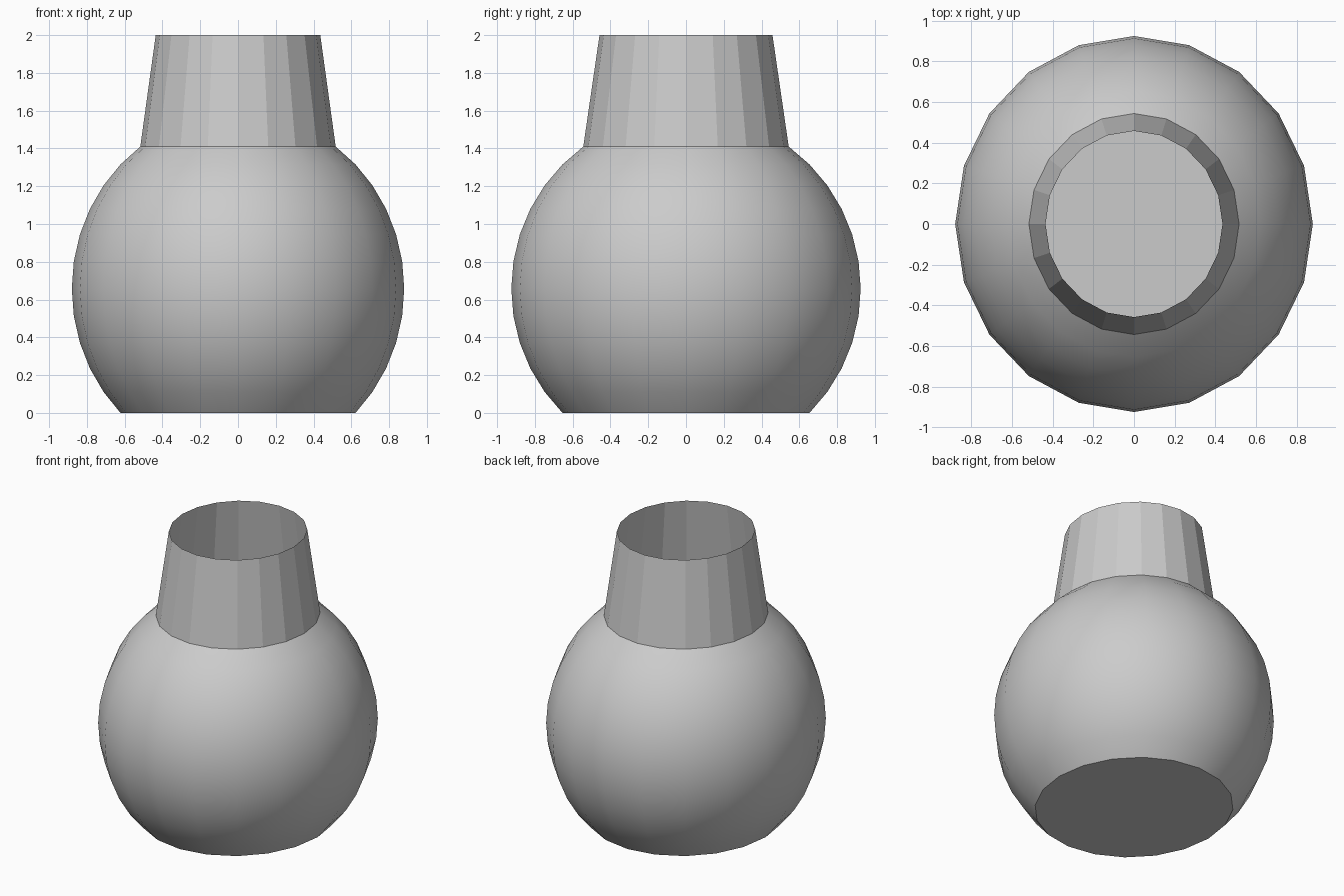
import bpy, bmesh
from math import sin, cos, pi, radians

cube = bpy.data.objects.get("Cube")
if cube:
    bpy.data.objects.remove(cube)

SIDES = 20
RX, RY, RZ = 0.88, 0.925, 0.93
CENTRE_Z = RZ * sin(radians(45))

grey = bpy.data.materials.new("plain_grey")
grey.use_nodes = True
grey.diffuse_color = (0.6, 0.6, 0.6, 1)
grey.node_tree.nodes["Principled BSDF"].inputs["Base Color"].default_value = (0.6, 0.6, 0.6, 1)

bm = bmesh.new()


def ring(scale, z):
    """Horizontal oval loop of vertices."""
    return [bm.verts.new((RX * scale * cos(2 * pi * i / SIDES),
                          RY * scale * sin(2 * pi * i / SIDES), z))
            for i in range(SIDES)]


def bridge(lower, upper, smooth):
    for i in range(SIDES):
        j = (i + 1) % SIDES
        bm.faces.new((lower[i], lower[j], upper[j], upper[i])).smooth = smooth


# Rounded body, cut flat at the base and at the shoulder
body = [ring(cos(radians(a)), CENTRE_Z + RZ * sin(radians(a)))
        for a in range(-45, 55, 9)]
for lower, upper in zip(body, body[1:]):
    bridge(lower, upper, True)

# Flat base
bm.faces.new(body[0][::-1])

# Faceted neck, open at the top
bridge(body[-1], ring(0.495, 2.0), False)

# Crisp edges at the base and shoulder
for edge in bm.edges:
    if len({f.smooth for f in edge.link_faces}) == 2:
        edge.smooth = False

mesh = bpy.data.meshes.new("vase")
bm.to_mesh(mesh)
bm.free()
mesh.materials.append(grey)
bpy.context.collection.objects.link(bpy.data.objects.new("vase", mesh))
